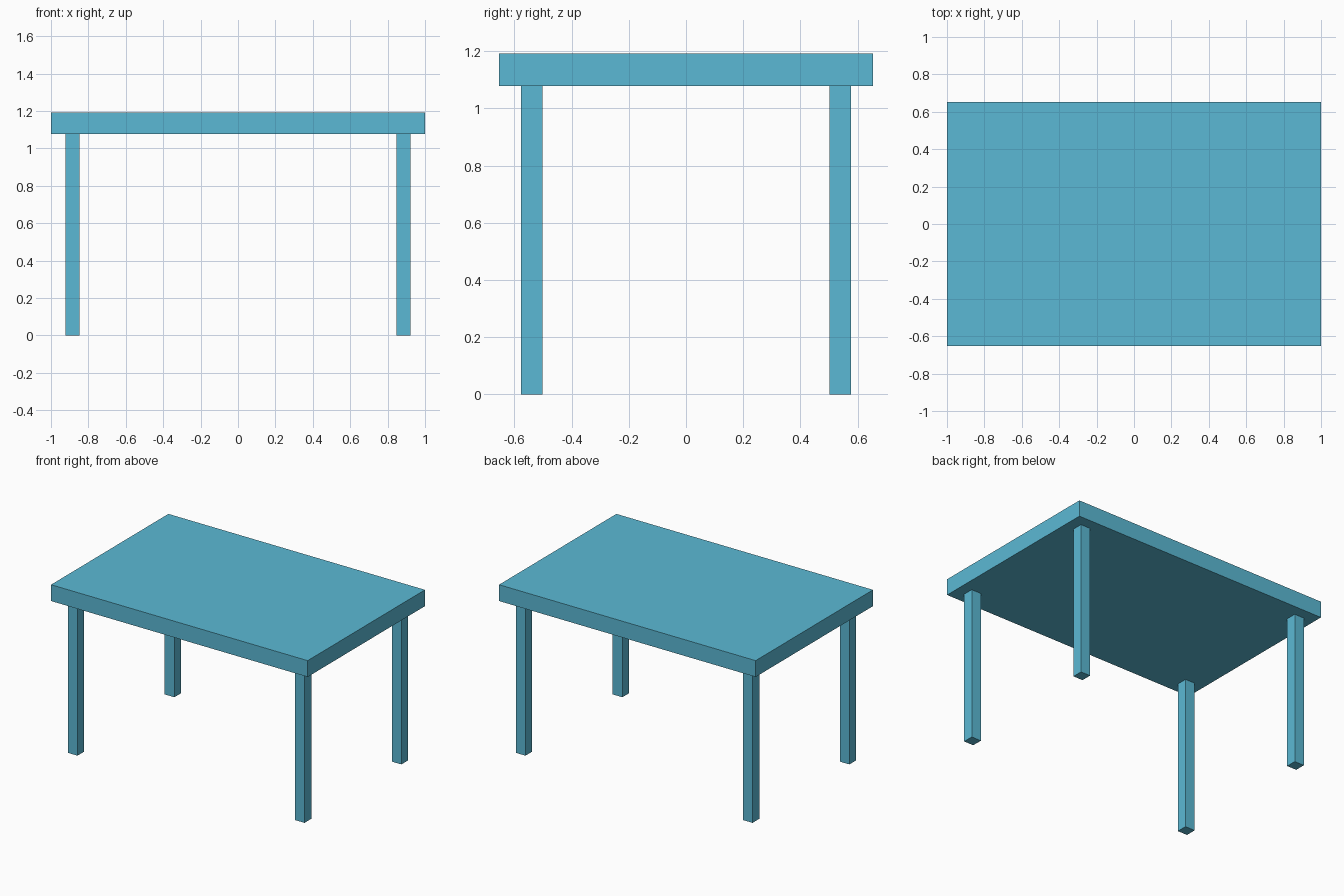
import bpy

if "Cube" in bpy.data.objects:
    bpy.data.objects.remove(bpy.data.objects["Cube"])

LEG_HEIGHT = 1.078
TOP_HEIGHT = 1.193

blue = bpy.data.materials.new("light_blue")
blue.diffuse_color = (0.105, 0.485, 0.66, 1.0)
blue.use_nodes = True
blue.node_tree.nodes["Principled BSDF"].inputs["Base Color"].default_value = blue.diffuse_color


def box(name, center, size):
    bpy.ops.mesh.primitive_cube_add(size=1, location=center)
    obj = bpy.context.object
    obj.name = name
    obj.scale = size
    bpy.ops.object.transform_apply(location=False, rotation=False, scale=True)
    obj.data.materials.append(blue)
    return obj


# Table top slab
box("table_top", (0, 0, (LEG_HEIGHT + TOP_HEIGHT) / 2),
    (2.0, 1.306, TOP_HEIGHT - LEG_HEIGHT))

# Four square legs, inset from the corners
for side, sx in (("left", -1), ("right", 1)):
    for end, sy in (("front", -1), ("back", 1)):
        box(f"{end}_{side}_leg", (sx * 0.885, sy * 0.539, LEG_HEIGHT / 2),
            (0.075, 0.075, LEG_HEIGHT))
